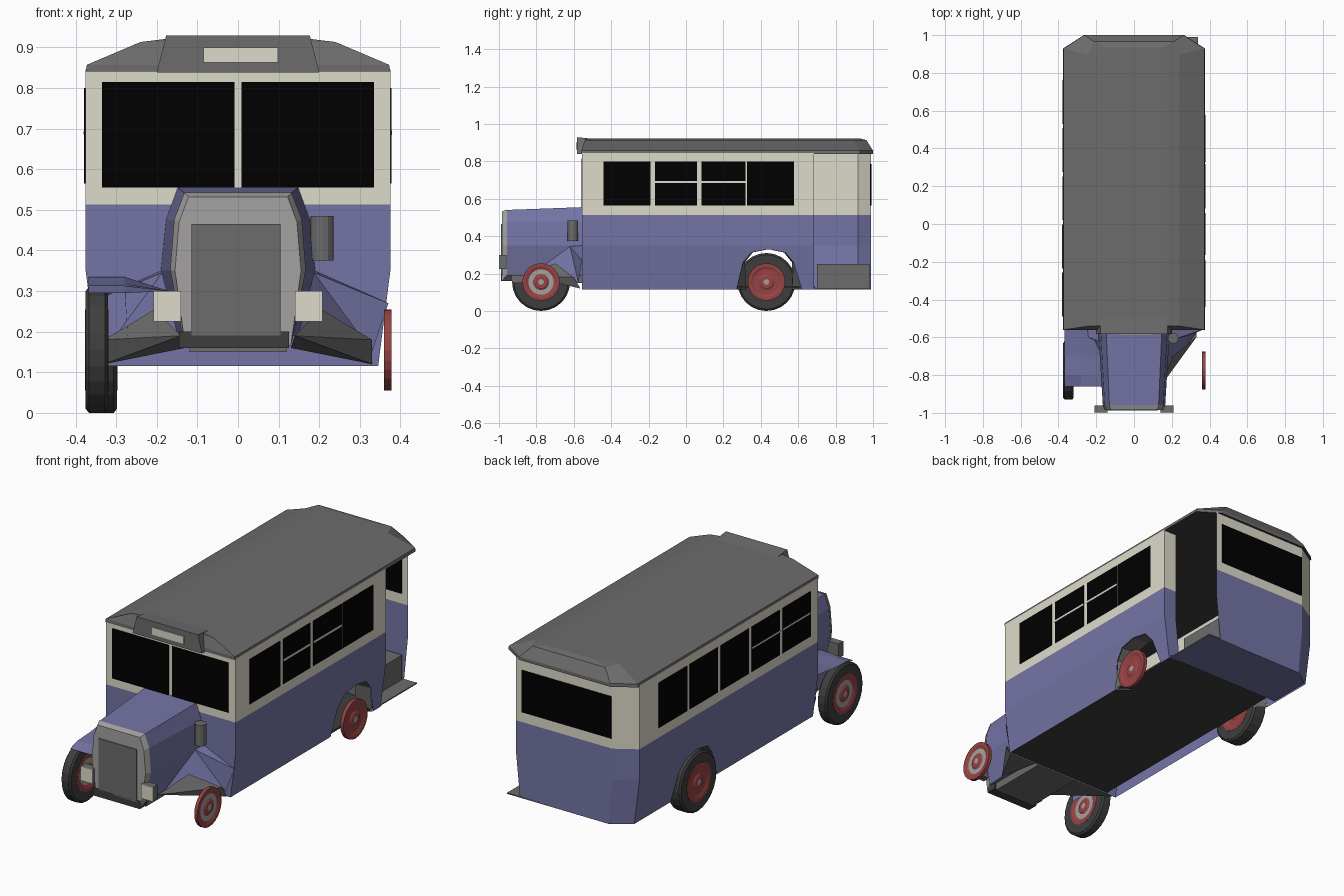
import bpy, bmesh, math

if "Cube" in bpy.data.objects:
    bpy.data.objects.remove(bpy.data.objects["Cube"])


def material(name, r, g, b):
    m = bpy.data.materials.new(name)
    m.diffuse_color = (r, g, b, 1)
    m.use_nodes = True
    m.node_tree.nodes["Principled BSDF"].inputs["Base Color"].default_value = m.diffuse_color
    return m


BLUE = material("blue paint", 0.175, 0.175, 0.38)
CREAM = material("cream paint", 0.73, 0.71, 0.59)
BLACK = material("black glass", 0.0, 0.0, 0.0)
GREY = material("roof grey", 0.15, 0.15, 0.15)
SILVER = material("radiator metal", 0.37, 0.36, 0.355)
DARK = material("dark rubber", 0.048, 0.048, 0.048)
RED = material("wheel red", 0.31, 0.057, 0.057)


def finish(name, bm, mats):
    me = bpy.data.meshes.new(name)
    bm.to_mesh(me)
    bm.free()
    for m in mats:
        me.materials.append(m)
    ob = bpy.data.objects.new(name, me)
    bpy.context.collection.objects.link(ob)
    return ob


def mesh(name, verts, faces, mats, idx=None, closed=True):
    """Create an object; idx gives one material slot per face."""
    bm = bmesh.new()
    vs = [bm.verts.new(v) for v in verts]
    for i, f in enumerate(faces):
        bm.faces.new([vs[k] for k in f]).material_index = idx[i] if idx else 0
    if closed:
        bmesh.ops.remove_doubles(bm, verts=bm.verts, dist=1e-5)
        bmesh.ops.recalc_face_normals(bm, faces=bm.faces)
    return finish(name, bm, mats)


def box(name, x, y, z, mat):
    v = [(a, b, c) for a in x for b in y for c in z]
    f = [(0, 1, 3, 2), (4, 6, 7, 5), (0, 4, 5, 1), (2, 3, 7, 6), (0, 2, 6, 4), (1, 5, 7, 3)]
    return mesh(name, v, f, [mat])


def loft(name, rings, mats, cap_start=0, cap_end=0):
    """Skin equal-length closed rings and cap both ends."""
    n = len(rings[0])
    verts = [p for r in rings for p in r]
    faces, idx = [], []
    for j in range(len(rings) - 1):
        for i in range(n):
            k = (i + 1) % n
            faces.append((j * n + i, j * n + k, (j + 1) * n + k, (j + 1) * n + i))
            idx.append(0)
    faces += [tuple(range(n)), tuple(range((len(rings) - 1) * n, len(rings) * n))]
    return mesh(name, verts, faces, mats, idx + [cap_start, cap_end])


def lathe(name, y, z, profile, mats, idx=None, n=24, loop=False):
    """Spin (x, radius) points about an axle along x."""
    m = len(profile)
    bm = bmesh.new()
    vs = [bm.verts.new((px, y + r * math.cos(2 * math.pi * s / n), z + r * math.sin(2 * math.pi * s / n)))
          for s in range(n) for px, r in profile]
    for s in range(n):
        t = (s + 1) % n
        for i in range(m if loop else m - 1):
            k = (i + 1) % m
            f = bm.faces.new((vs[s * m + i], vs[t * m + i], vs[t * m + k], vs[s * m + k]))
            f.material_index = idx[i] if idx else 0
    bmesh.ops.remove_doubles(bm, verts=bm.verts, dist=1e-5)
    bmesh.ops.recalc_face_normals(bm, faces=bm.faces)
    return finish(name, bm, mats)


# body shell: one wall path with rear wheel arches and an open rear doorway
LOW, BELT, EAVE = 0.115, 0.513, 0.845
arch = [(0.27, LOW), (0.305, 0.26), (0.35, 0.313), (0.44, 0.33), (0.53, 0.313), (0.575, 0.26), (0.62, LOW)]
path = [(0.30, 0.684, LOW), (0.375, 0.684, LOW)]
path += [(0.375, y, z) for y, z in reversed(arch)]
path += [(0.375, -0.555, LOW), (-0.375, -0.555, LOW)]
path += [(-0.375, y, z) for y, z in arch]
path += [(-0.375, 0.92, LOW), (-0.265, 0.988, LOW), (0.29, 0.988, LOW)]


def tuck(x, z):
    return x * (1 - 0.08 * max(0, 0.35 - z) / 0.235)


verts, faces, idx = [], [], []
for x, y, zb in path:
    verts += [(tuck(x, z), y, z) for z in (zb, 0.35, BELT, EAVE)]
for i in range(len(path) - 1):
    for j in range(3):
        faces.append((4 * i + 4 + j, 4 * i + j, 4 * i + j + 1, 4 * i + 5 + j))
        idx.append(1 if j == 2 else 0)
mesh("body_walls", verts, faces, [BLUE, CREAM], idx, closed=False)

# wheel houses, narrowing inward
for s, side in ((1, "right"), (-1, "left")):
    v = [(s * tuck(0.373, z), y, z) for y, z in arch]
    v += [(s * 0.28, 0.445 + (y - 0.445) * (0.7 if z < 0.2 else 0.93), z) for y, z in arch]
    mesh(side + "_wheel_house", v, [(i, i + 1, i + 8, i + 7) for i in range(6)], [GREY], closed=False)

# floor, entrance platform and step
box("floor", (-0.29, 0.335), (-0.554, 0.69), (0.122, 0.132), DARK)
plan = [(0.34, 0.69), (0.34, 0.99), (-0.25, 0.985), (-0.335, 0.92), (-0.335, 0.69)]
loft("entrance_platform", [[(x, y, z) for x, y in plan] for z in (0.116, 0.122)], [GREY, BLUE], 1, 0)
loft("entrance_step", [[(x, y, z) for x, y in ((0.262, 0.70), (0.262, 0.98), (-0.24, 0.98), (-0.325, 0.91),
                                               (-0.325, 0.70))] for z in (0.122, 0.25)], [GREY])


# roof with hipped rear and clipped corners
def roof_ring(w, rear, cut, z, front=-0.56):
    return [(x, y, z) for x, y in ((-w, front), (w, front), (w, rear - 0.07), (w - cut, rear),
                                   (cut - w, rear), (-w, rear - 0.07))]


loft("roof", [roof_ring(0.375, 1.0, 0.11, 0.84), roof_ring(0.372, 1.0, 0.11, 0.857),
              roof_ring(0.24, 0.965, 0.03, 0.913, -0.54), roof_ring(0.175, 0.935, 0.02, 0.921, -0.54)],
     [GREY, DARK], 1, 0)
loft("front_visor", [[(-0.20, y, 0.838), (0.20, y, 0.838), (0.177, y, t), (-0.177, y, t)]
                     for y, t in ((-0.583, 0.929), (-0.50, 0.921))], [GREY])
box("route_sign", (-0.085, 0.098), (-0.588, -0.582), (0.862, 0.90), CREAM)

# windows
for n, (a, b) in enumerate(((-0.44, -0.19), (-0.165, 0.058), (0.083, 0.317), (0.325, 0.577))):
    box(f"right_window_{n + 1}", (0.3715, 0.3775), (a, b), (0.565, 0.80), BLACK)
    if n in (1, 2):
        box(f"right_window_bar_{n}", (0.377, 0.379), (a, b), (0.684, 0.695), CREAM)
for n in range(5):
    a = -0.49 + n * 0.255
    box(f"left_window_{n + 1}", (-0.3785, -0.3755), (a, a + 0.232), (0.565, 0.80), BLACK)
    if n < 2:
        box(f"left_window_bar_{n + 1}", (-0.380, -0.378), (a, a + 0.232), (0.685, 0.693), CREAM)
for s, side in ((1, "right"), (-1, "left")):
    box(side + "_windscreen", sorted((s * 0.009, s * 0.335)), (-0.559, -0.551), (0.555, 0.815), BLACK)
box("rear_window", (-0.262, 0.255), (0.985, 0.991), (0.565, 0.785), BLACK)


# bonnet and radiator
def section(y, pts):
    return [(x, y, z) for x, z in pts] + [(-x, y, z) for x, z in reversed(pts)]


nose = [(0.135, 0.19), (0.165, 0.35), (0.155, 0.475), (0.13, 0.54)]
loft("bonnet", [section(-0.96, nose),
                section(-0.555, [(0.155, 0.19), (0.19, 0.35), (0.177, 0.475), (0.148, 0.555)])], [BLUE])
loft("radiator_shell", [section(-0.984, [(0.13, 0.165), (0.155, 0.35), (0.145, 0.47), (0.122, 0.532)]),
                        section(-0.957, [(x + 0.002, z + 0.002) for x, z in nose])], [SILVER])
box("radiator_grille", (-0.115, 0.105), (-0.988, -0.982), (0.19, 0.465), GREY)
box("front_bumper", (-0.145, 0.125), (-0.988, -0.93), (0.16, 0.20), DARK)
box("chassis_front", (-0.12, 0.12), (-0.93, -0.555), (0.15, 0.20), GREY)

# cowl gussets, splash aprons and headlamps
for s, side in ((1, "right"), (-1, "left")):
    mesh(side + "_cowl_gusset", [(s * x, y, z) for x, y, z in (
        (0.187, -0.62, 0.345), (0.15, -0.82, 0.20), (0.33, -0.575, 0.15), (0.37, -0.557, 0.27), (0.188, -0.557, 0.35))],
        [(0, 1, 2), (0, 2, 3), (0, 3, 4)], [BLUE], closed=False)
    mesh(side + "_splash_apron", [(s * x, y, z) for x, y, z in (
        (0.14, -0.86, 0.19), (0.205, -0.70, 0.255), (0.33, -0.60, 0.18), (0.33, -0.565, 0.12), (0.13, -0.60, 0.16))],
        [(0, 1, 2), (0, 2, 3), (0, 3, 4)], [GREY], closed=False)
    xs = sorted((s * 0.14, s * 0.208))
    box(side + "_headlamp", xs, (-0.996, -0.96), (0.225, 0.30), GREY)
    box(side + "_headlamp_lens", xs, (-1.0, -0.995), (0.225, 0.30), CREAM)

# left front wing
wing = [(-0.56, 0.335), (-0.70, 0.318), (-0.80, 0.313), (-0.86, 0.295)]
v = [(x, y, z) for y, z in wing for x in (-0.368, -0.28)]
v += [(-0.17, y, 0.30) for y, z in wing] + [(-0.27, y, 0.17) for y, z in wing[:3]]
f = [(2 * i, 2 * i + 1, 2 * i + 3, 2 * i + 2) for i in range(3)]
f += [(2 * i + 1, 8 + i, 9 + i, 2 * i + 3) for i in range(3)]
f += [(2 * i + 1, 2 * i + 3, 13 + i, 12 + i) for i in range(2)]
mesh("left_front_wing", v, f, [BLUE], closed=False)

# lamp canister beside the bonnet
bpy.ops.mesh.primitive_cylinder_add(vertices=12, radius=0.028, depth=0.11, location=(0.207, -0.605, 0.43))
can = bpy.context.object
can.name = "side_lamp"
can.data.materials.append(GREY)


# wheels: tyres on the left, bare rims on the right
def rim(name, y, face, inner, front):
    d = 1 if face > inner else -1
    prof = [(inner, 0), (inner, 0.10), (face, 0.10), (face, 0.084), (face - d * 0.006, 0.068),
            (face - d * 0.006, 0.043), (face, 0.032), (face, 0.015), (face, 0)]
    ids = [0] * 8
    ids[-1] = 1
    if front:
        ids[-4] = 1
    lathe(name, y, 0.155, prof, [RED, SILVER], ids)


for y, pos, t in ((-0.775, "front", -0.32), (0.43, "rear", -0.298)):
    lathe(f"left_{pos}_tyre", y, 0.155, [(t, 0.098), (t, 0.145), (t - 0.008, 0.155), (-0.367, 0.155),
          (-0.375, 0.145), (-0.375, 0.098)], [DARK], loop=True)
    rim(f"left_{pos}_rim", y, -0.377, -0.36, pos == "front")
    rim(f"left_{pos}_rim_inner", y, t + 0.001, t - 0.015, pos == "front")
    rim(f"right_{pos}_rim", y, 0.378, 0.36, pos == "front")
